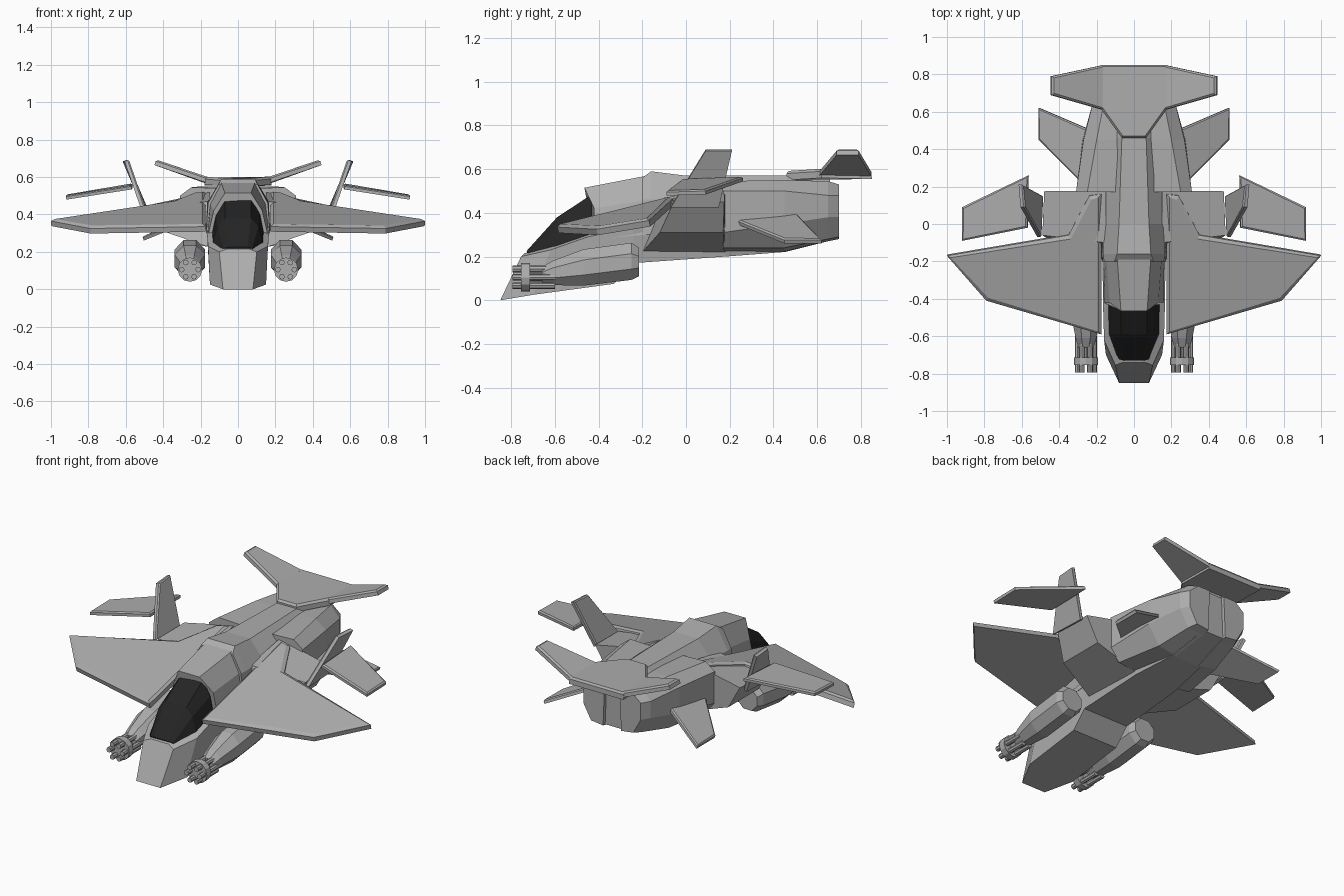
import bpy, bmesh
from math import sin, cos, pi
from mathutils import Vector

cube = bpy.data.objects.get("Cube")
if cube:
    bpy.data.objects.remove(cube)


def material(name, rgb, rough):
    m = bpy.data.materials.new(name)
    m.use_nodes = True
    m.diffuse_color = (*rgb, 1)
    bsdf = m.node_tree.nodes["Principled BSDF"]
    bsdf.inputs["Base Color"].default_value = (*rgb, 1)
    bsdf.inputs["Roughness"].default_value = rough
    return m


grey = material("hull grey", (0.42, 0.42, 0.42), 0.6)
dark = material("dark glass", (0.018, 0.018, 0.018), 0.4)


def finish(name, bm, mat, mirror):
    bmesh.ops.recalc_face_normals(bm, faces=bm.faces[:])
    me = bpy.data.meshes.new(name)
    bm.to_mesh(me)
    bm.free()
    me.materials.append(mat)
    ob = bpy.data.objects.new(name, me)
    bpy.context.collection.objects.link(ob)
    if mirror:
        ob.modifiers.new("mirror", "MIRROR").use_mirror_merge = False
    return ob


def loft(name, rings, mat=grey, mirror=True):
    """Skin a row of closed rings and cap both ends."""
    bm = bmesh.new()
    rows = [[bm.verts.new(p) for p in ring] for ring in rings]
    for a, b in zip(rows, rows[1:]):
        for i in range(len(a)):
            j = (i + 1) % len(a)
            bm.faces.new((a[i], a[j], b[j], b[i]))
    bm.faces.new(rows[0])
    bm.faces.new(rows[-1])
    return finish(name, bm, mat, mirror)


def body(name, halves, mat=grey):
    """Loft symmetric rings given by their left halves, top to bottom."""
    rings = [h + [(-x, y, z) for x, y, z in reversed(h)] for h in halves]
    return loft(name, rings, mat, False)


def plate(name, pts, thick, bevel, mirror=True):
    """Thin panel with a bevelled rim on its upper side."""
    bm = bmesh.new()
    face = bm.faces.new([bm.verts.new(p) for p in pts])
    face.normal_update()
    n = face.normal.copy()
    if n.z < 0:
        face.normal_flip()
        n = -n
    low = [bm.verts.new(v.co - n * thick) for v in face.verts]
    top = list(face.verts)
    for i in range(len(top)):
        j = (i + 1) % len(top)
        bm.faces.new((top[i], low[i], low[j], top[j]))
    bm.faces.new(low[::-1])
    bmesh.ops.inset_region(bm, faces=[face], thickness=bevel, depth=thick * 0.4)
    return finish(name, bm, grey, mirror)


def at(y, *xz):
    return [(x, y, z) for x, z in xz]


# Lower hull from nose to tail
body("lower_hull", [
    [(.06, -.74, .215), (.10, -.755, .20), (.08, -.85, 0)],
    [(.11, -.61, .25), (.16, -.62, .23), (.15, -.70, .025)],
    [(.12, -.43, .31), (.165, -.45, .29), (.15, -.33, .075)],
    at(-.24, (.14, .35), (.168, .33), (.15, .17)),
    at(.18, (.16, .45), (.17, .35), (.14, .20)),
    at(.44, (.12, .5), (.14, .35), (.10, .22)),
    at(.68, (.09, .53), (.11, .4), (.08, .28)),
])

# Canopy glass
body("canopy_glass", [
    [(.05, -.73, .225), (.075, -.725, .22), (.09, -.72, .2)],
    at(-.59, (.07, .38), (.11, .335), (.135, .24)),
    at(-.43, (.07, .485), (.118, .40), (.14, .29)),
], dark)

# Cockpit roof
body("cockpit_roof", [
    [(.07, -.465, .515), (.13, -.42, .42), (.162, -.42, .28)],
    at(-.18, (.09, .57), (.148, .46), (.168, .3)),
])

# Raised dorsal spine
body("dorsal_spine", [
    at(-.20, (.105, .56), (.16, .46), (.17, .3)),
    at(-.16, (.09, .59), (.165, .46), (.172, .3)),
    at(.0, (.08, .57), (.165, .47), (.172, .3)),
    at(.46, (.065, .57), (.13, .52), (.13, .35)),
    at(.66, (.06, .56), (.10, .53), (.10, .4)),
])

# Engine nacelles
loft("engine_nacelle", [
    at(.17, (.1, .54), (.25, .545), (.31, .50), (.31, .31), (.25, .24), (.1, .22)),
    at(.45, (.08, .55), (.2, .55), (.27, .50), (.275, .35), (.2, .24), (.08, .22)),
    at(.65, (.05, .545), (.16, .545), (.22, .48), (.22, .38), (.16, .28), (.06, .27)),
    at(.70, (.05, .53), (.13, .53), (.19, .48), (.19, .38), (.14, .29), (.06, .28)),
])

# Shoulder blocks under the wing roots
loft("wing_shoulder", [
    [(.14, -.2, .22), (.40, -.12, .31), (.49, -.06, .44), (.15, -.1, .47)],
    [(.14, .18, .22), (.40, .17, .31), (.48, .175, .45), (.15, .18, .52)],
])

# Main wings
plate("main_wing", [
    (.175, -.59, .335), (.79, -.41, .325), (1, -.17, .365),
    (.35, -.06, .465), (.24, .15, .51), (.175, .16, .515),
], .028, .022)

# Upright fins and their outboard panels
plate("upright_fin", [
    (.50, -.07, .43), (.49, .15, .43), (.60, .21, .69), (.59, .09, .69),
], .018, .008)
plate("outboard_panel", [
    (.565, .26, .56), (.92, .09, .50), (.92, -.09, .495), (.57, -.02, .55),
], .016, .012)

# Drooping rear fins
plate("ventral_fin", [
    (.23, .30, .40), (.23, .50, .40), (.51, .62, .275), (.51, .45, .275),
    (.30, .24, .36),
], .016, .01)

# Tailplane: middle slab with upswept tips
plate("tail_middle", [
    (.065, .46, .58), (.18, .62, .59), (.18, .85, .585),
    (-.18, .85, .585), (-.18, .62, .59), (-.065, .46, .58),
], .03, .012, False)
plate("tail_tip", [
    (.16, .61, .59), (.44, .69, .685), (.44, .79, .685), (.16, .85, .585),
], .022, .014)

# Gun pods
POD_X = .257


def oval(y, rx, rz, zc):
    return [(POD_X + rx * cos(a), y, zc + rz * sin(a))
            for a in (pi / 4 * (k + .5) for k in range(8))]


loft("gun_pod", [oval(*r) for r in (
    (-.66, .045, .045, .11), (-.61, .06, .06, .125), (-.47, .088, .09, .15),
    (-.25, .088, .092, .178), (-.215, .07, .07, .175))])


# Rotary barrels with a clamp ring and hub
def rod(name, x, z, r, y0, y1, sides):
    ring = [(x + r * cos(2 * pi * k / sides), z + r * sin(2 * pi * k / sides))
            for k in range(sides)]
    return loft(name, [at(y0, *ring), at(y1, *ring)])


GUN_Z = .105
for k in range(6):
    a = pi / 3 * k
    rod("gun_barrel", POD_X + .044 * cos(a), GUN_Z + .044 * sin(a),
        .015, -.795, -.6, 8)
rod("barrel_clamp", POD_X, GUN_Z, .065, -.755, -.715, 12)
rod("barrel_hub", POD_X, GUN_Z, .02, -.74, -.6, 8)
